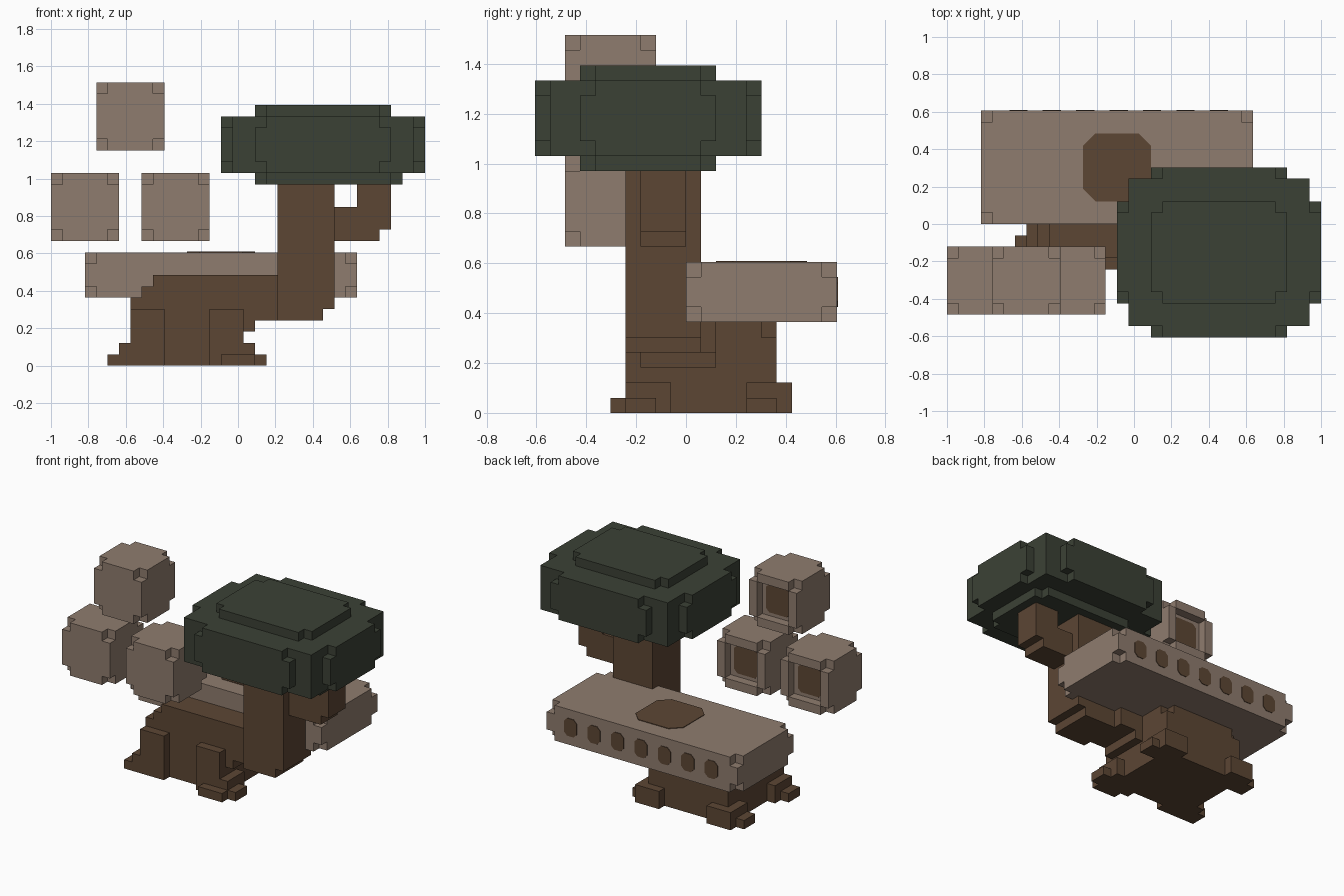
import bpy
import bmesh
from itertools import product
from mathutils import Vector

default = bpy.data.objects.get("Cube")
if default:
    bpy.data.objects.remove(default, do_unlink=True)

U = 2 / 33                       # size of one block
ORIGIN = Vector((-1, -10 * U, 0))


def material(name, rgb):
    m = bpy.data.materials.new(name)
    m.use_nodes = True
    m.diffuse_color = (*rgb, 1)
    m.node_tree.nodes["Principled BSDF"].inputs["Base Color"].default_value = (*rgb, 1)
    return m


stone = material("warm_stone", (0.275, 0.202, 0.156))
bark = material("brown_bark", (0.107, 0.061, 0.034))
leaf = material("dark_leaf_green", (0.044, 0.053, 0.036))


def box(x, y, z):
    """Set of block cells covering three half-open ranges."""
    return set(product(range(*x), range(*y), range(*z)))


def chipped(x, y, z):
    """Box of blocks with its eight corner blocks missing."""
    corners = product(*[(a, b - 1) for a, b in (x, y, z)])
    return box(x, y, z) - set(corners)


def pillar(x, y, z):
    """Box of blocks with its four upright edges missing."""
    return {c for c in box(x, y, z)
            if not (c[0] in (x[0], x[1] - 1) and c[1] in (y[0], y[1] - 1))}


def finish(name, bm, mat):
    mesh = bpy.data.meshes.new(name)
    bm.to_mesh(mesh)
    bm.free()
    mesh.materials.append(mat)
    ob = bpy.data.objects.new(name, mesh)
    bpy.context.collection.objects.link(ob)
    return ob


def blocks(name, cells, mat):
    """Outer skin of a set of block cells."""
    bm = bmesh.new()
    for cell in cells:
        for axis, sign in product(range(3), (-1, 1)):
            near = list(cell)
            near[axis] += sign
            if tuple(near) in cells:
                continue
            n = Vector([sign if a == axis else 0 for a in range(3)])
            u = Vector([1 if a == (axis + 1) % 3 else 0 for a in range(3)])
            v = n.cross(u)
            mid = Vector(cell) + Vector((.5, .5, .5)) + n / 2
            ring = [(-1, -1), (1, -1), (1, 1), (-1, 1)]
            bm.faces.new([bm.verts.new(ORIGIN + U * (mid + (u * a + v * b) / 2))
                          for a, b in ring])
    bmesh.ops.remove_doubles(bm, verts=bm.verts, dist=U / 100)
    return finish(name, bm, mat)


def plate(name, center, u, v, w, h, cut, mat):
    """Thin painted patch with chamfered corners, in block units."""
    u, v = Vector(u), Vector(v)
    n = u.cross(v)
    a, b = w / 2, h / 2
    outline = [(a, cut - b), (a, b - cut), (a - cut, b), (cut - a, b),
               (-a, b - cut), (-a, cut - b), (cut - a, -b), (a - cut, -b)]
    bm = bmesh.new()
    face = bm.faces.new([bm.verts.new(ORIGIN + U * (Vector(center) + u * p + v * q))
                         for p, q in outline])
    top = bmesh.ops.extrude_face_region(bm, geom=[face])["geom"]
    bmesh.ops.translate(bm, vec=n * 0.004,
                        verts=[e for e in top if isinstance(e, bmesh.types.BMVert)])
    bmesh.ops.recalc_face_normals(bm, faces=bm.faces)
    return finish(name, bm, mat)


# Canopy: stepped round body with a cap above and a smaller layer below
canopy = pillar((16, 32), (1, 14), (17, 22)) | box((16, 32), (1, 14), (17, 22))
canopy |= chipped((15, 33), (3, 12), (17, 22))
canopy |= chipped((18, 30), (0, 15), (17, 22))
canopy |= pillar((18, 30), (3, 12), (22, 23))
canopy |= pillar((18, 31), (3, 12), (16, 17))
blocks("canopy", canopy, leaf)

# Trunk: upright stem with a stepped heel, and the leaning beam
trunk = box((20, 25), (6, 11), (4, 16)) - box((24, 25), (6, 11), (4, 5))
trunk |= box((9, 20), (7, 12), (4, 8))
trunk |= box((17, 18), (7, 12), (3, 4))

# Stump under the beam, rounded at its left shoulder and back corners
trunk |= box((7, 17), (7, 16), (0, 6)) - box((7, 8), (15, 16), (5, 6))
trunk -= box((16, 17), (15, 16), (5, 6))
trunk |= box((8, 9), (7, 12), (6, 7))

# Front roots
trunk |= box((7, 10), (6, 7), (0, 5)) | box((14, 17), (6, 7), (0, 5))
trunk |= box((6, 7), (6, 9), (0, 2)) | box((5, 6), (6, 8), (0, 1))
trunk |= box((17, 18), (6, 9), (0, 2)) | box((18, 19), (6, 8), (0, 1))
trunk |= box((15, 18), (5, 6), (0, 1))

# Back roots
trunk |= box((6, 9), (14, 17), (0, 2)) | box((5, 6), (14, 16), (0, 1))
trunk |= box((15, 18), (14, 17), (0, 2)) | box((18, 19), (14, 16), (0, 1))
blocks("trunk", trunk, bark)

# Side branch with a chipped elbow
branch = box((25, 27), (7, 10), (11, 14)) | box((27, 30), (7, 10), (11, 16))
branch -= box((29, 30), (7, 10), (11, 12))
blocks("side_branch", branch, bark)

# Long slab with a round patch on top and a row of marks on the back
blocks("slab", chipped((3, 27), (10, 20), (6, 10)), stone)
plate("slab_top_patch", (15, 15, 10), (1, 0, 0), (0, 1, 0), 6, 6, 1.1, bark)
for n in range(7):
    plate(f"slab_mark_{n + 1}", (6.3 + 2.95 * n, 20, 8),
          (-1, 0, 0), (0, 0, 1), 1.6, 2, 0.4, bark)

# Floating blocks, each with a recessed brown panel at the back
for n, (x, z) in enumerate([(0, 11), (8, 11), (4, 19)], 1):
    cells = chipped((x, x + 6), (2, 8), (z, z + 6))
    cells -= box((x + 1, x + 5), (7, 8), (z + 1, z + 5))
    blocks(f"floating_block_{n}", cells, stone)
    plate(f"floating_block_panel_{n}", (x + 3, 7, z + 3),
          (-1, 0, 0), (0, 0, 1), 3, 3.2, 0.4, bark)
